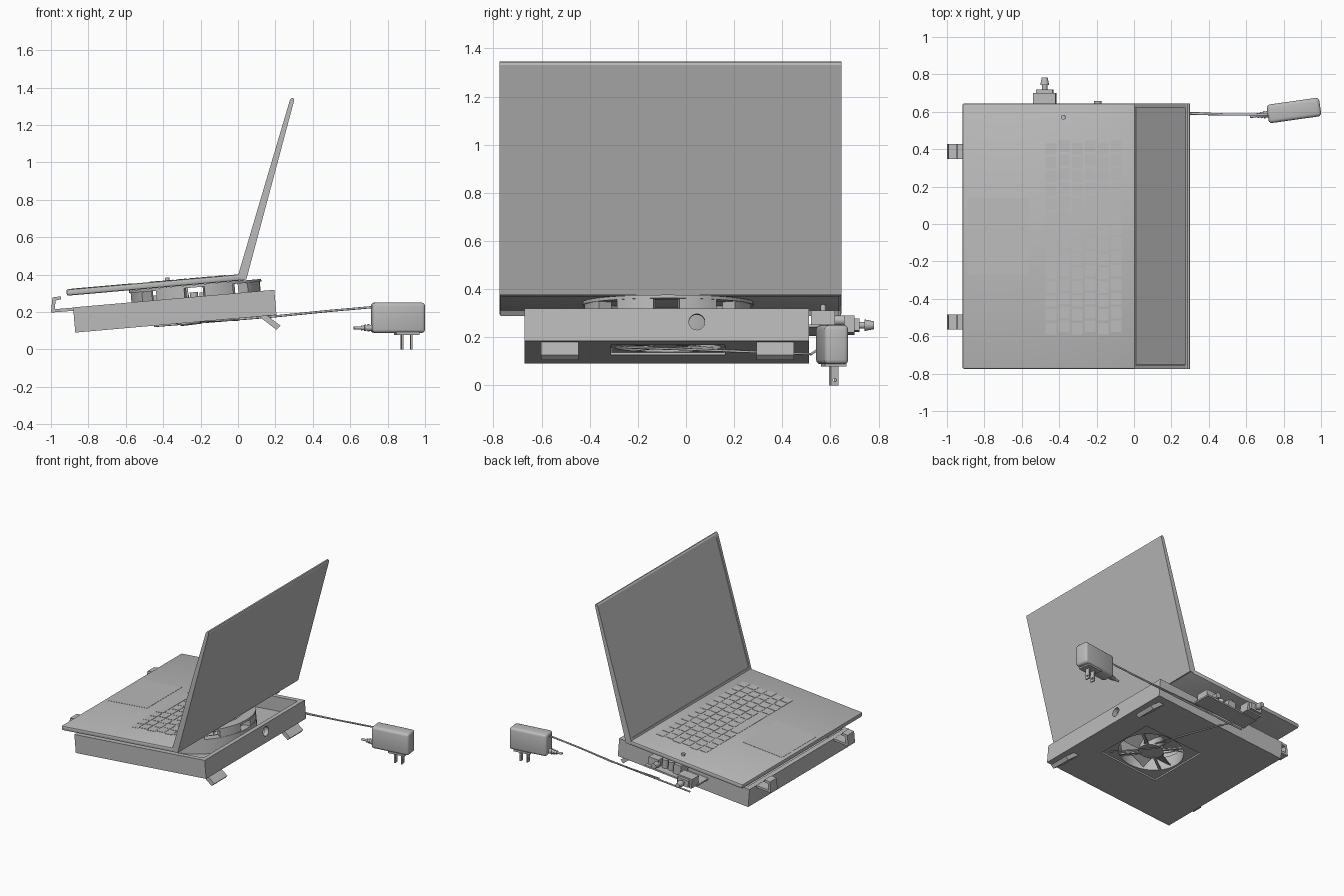
import bpy, bmesh
from math import radians, pi, cos, sin
from mathutils import Matrix, Vector

cube = bpy.data.objects.get("Cube")
if cube:
    bpy.data.objects.remove(cube)

grey = bpy.data.materials.new("plain grey")
grey.use_nodes = True
grey.diffuse_color = (0.5, 0.5, 0.5, 1)
grey.node_tree.nodes["Principled BSDF"].inputs["Base Color"].default_value = (0.5, 0.5, 0.5, 1)

WORLD = Matrix()
# Sloped frame of the stand: x along its length, z away from its base
TILT = Matrix.Translation((-0.87, 0, 0.09)) @ Matrix.Rotation(radians(-5), 4, 'Y')


def finish(name, bm, frame, smooth=False):
    bmesh.ops.recalc_face_normals(bm, faces=bm.faces)
    mesh = bpy.data.meshes.new(name)
    bm.to_mesh(mesh)
    bm.free()
    ob = bpy.data.objects.new(name, mesh)
    bpy.context.collection.objects.link(ob)
    mesh.materials.append(grey)
    ob.matrix_world = frame
    if smooth:
        activate(ob)
        bpy.ops.object.shade_smooth_by_angle(angle=radians(35))
    return ob


def activate(ob):
    bpy.ops.object.select_all(action='DESELECT')
    ob.select_set(True)
    bpy.context.view_layer.objects.active = ob


def box(name, lo, hi, frame=TILT, bevel=0, segments=2):
    lo, hi = Vector(lo), Vector(hi)
    bm = bmesh.new()
    size = Matrix.Diagonal((*(hi - lo), 1))
    bmesh.ops.create_cube(bm, size=1, matrix=Matrix.Translation((lo + hi) / 2) @ size)
    if bevel:
        bmesh.ops.bevel(bm, geom=bm.edges[:], offset=bevel, segments=segments,
                        affect='EDGES', profile=0.5)
    return finish(name, bm, frame, bevel > 0)


def rod(name, start, end, r1, r2=None, frame=TILT, sides=24):
    start, end = Vector(start), Vector(end)
    turn = (end - start).to_track_quat('Z', 'Y').to_matrix().to_4x4()
    bm = bmesh.new()
    bmesh.ops.create_cone(bm, cap_ends=True, segments=sides, radius1=r1,
                          radius2=r1 if r2 is None else r2, depth=(end - start).length,
                          matrix=Matrix.Translation((start + end) / 2) @ turn)
    return finish(name, bm, frame, True)


def prism(name, outline, y0, y1, frame=WORLD, inset_side=None):
    """Side outline in x and z, drawn out along y."""
    bm = bmesh.new()
    face = bm.faces.new([bm.verts.new((x, y0, z)) for x, z in outline])
    new = bmesh.ops.extrude_face_region(bm, geom=[face])["geom"]
    bmesh.ops.translate(bm, vec=(0, y1 - y0, 0), verts=[v for v in new if isinstance(v, bmesh.types.BMVert)])
    bmesh.ops.recalc_face_normals(bm, faces=bm.faces)
    if inset_side:
        panel = max(bm.faces, key=lambda f: f.normal.dot(inset_side) * f.calc_area())
        bmesh.ops.inset_region(bm, faces=[panel], thickness=0.03)
        bmesh.ops.inset_region(bm, faces=[panel], thickness=0.002, depth=-0.005)
    return finish(name, bm, frame)


def ring(name, centre, inner, outer, z0, z1, start=0, sweep=2 * pi, steps=64):
    """Ring or ring sector around the fan axis."""
    bm = bmesh.new()
    c, s = cos(start), sin(start)
    face = bm.faces.new([bm.verts.new((centre.x + r * c, centre.y + r * s, z))
                         for r, z in ((inner, z0), (outer, z0), (outer, z1), (inner, z1))])
    whole = sweep > 6.28
    geom = bm.edges[:] if whole else [face] + bm.edges[:]
    bmesh.ops.spin(bm, geom=geom, cent=centre, axis=(0, 0, 1), angle=sweep, steps=steps)
    if whole:
        bm.faces.remove(face)
        bmesh.ops.remove_doubles(bm, verts=bm.verts, dist=0.0001)
    return finish(name, bm, TILT, True)


def cut(ob, cutter):
    mod = ob.modifiers.new("cut", 'BOOLEAN')
    mod.operation, mod.object, mod.solver = 'DIFFERENCE', cutter, 'EXACT'
    activate(ob)
    bpy.ops.object.modifier_apply(modifier=mod.name)
    bpy.data.objects.remove(cutter)


def wire(name, points, radius):
    data = bpy.data.curves.new(name, 'CURVE')
    data.dimensions, data.bevel_depth, data.bevel_resolution = '3D', radius, 2
    data.use_fill_caps = True
    spline = data.splines.new('POLY')
    spline.points.add(len(points) - 1)
    for p, co in zip(spline.points, points):
        p.co = (*co, 1)
    data.materials.append(grey)
    ob = bpy.data.objects.new(name, data)
    bpy.context.collection.objects.link(ob)


# Open tray with a square fan opening and a cable hole
FAN = Vector((0.66, -0.075, 0))
tray = box("tray", (0, -0.67, 0), (1.08, 0.51, 0.135))
cut(tray, box("tray_hollow", (0.035, -0.635, 0.03), (1.045, 0.475, 0.3)))
cut(tray, box("fan_opening", FAN + Vector((-0.237, -0.237, -0.1)), FAN + Vector((0.237, 0.237, 0.1))))
cut(tray, rod("cable_hole", (1, 0.045, 0.08), (1.2, 0.045, 0.08), 0.033))

# Fan
frame = box("fan_frame", FAN + Vector((-0.235, -0.235, 0.01)), FAN + Vector((0.235, 0.235, 0.11)))
cut(frame, rod("fan_bore", FAN - Vector((0, 0, 1)), FAN + Vector((0, 0, 1)), 0.222, sides=48))
rod("fan_hub", FAN + Vector((0, 0, 0.015)), FAN + Vector((0, 0, 0.1)), 0.085, sides=32)
for i in range(7):
    turn = Matrix.Rotation(i * 2 * pi / 7, 4, 'Z') @ Matrix.Rotation(radians(35), 4, 'X')
    place = TILT @ Matrix.Translation(FAN + Vector((0, 0, 0.06))) @ turn
    box("fan_blade", (0.07, -0.06, -0.003), (0.21, 0.06, 0.003), place)
for i in range(4):
    place = TILT @ Matrix.Translation(FAN) @ Matrix.Rotation(i * pi / 2 + 0.6, 4, 'Z')
    box("fan_strut", (0.07, -0.008, 0.012), (0.226, 0.008, 0.022), place)

# Vented ring that carries the computer
ring("ring_base", FAN, 0.29, 0.353, 0.03, 0.135)
ring("ring_rim", FAN, 0.28, 0.355, 0.185, 0.199)
for i in range(8):
    ring("ring_block", FAN, 0.285, 0.35, 0.13, 0.19, i * pi / 4 + radians(8), radians(27), 8)

# Front clips and rear feet
for y in (-0.525, 0.388):
    prism("front_clip", [(-0.86, 0.225), (-0.98, 0.215), (-0.975, 0.262), (-0.945, 0.268),
                         (-0.947, 0.284), (-0.992, 0.278), (-1, 0.197), (-0.86, 0.208)],
          y - 0.04, y + 0.04)
for y in (-0.525, 0.37):
    prism("rear_foot", [(0.11, 0.178), (0.205, 0.105), (0.227, 0.127), (0.155, 0.182)], y - 0.078, y + 0.078)

# Computer base with keyboard and touch pad
box("computer_base", (-0.028, -0.775, 0.2), (0.93, 0.645, 0.234), bevel=0.01)
TOP = 0.234
box("touch_pad", (0.0, -0.27, TOP - 0.004), (0.33, 0.14, TOP + 0.0015))
row_depth, key_pitch = 0.07, 0.074
for row in range(6):
    x = 0.42 + row * row_depth
    shift = 0.012 * (row % 2)
    for col in range(14):
        if row == 0 and 4 <= col <= 8:
            continue
        y = -0.59 + col * key_pitch + shift
        box("key", (x, y, TOP - 0.004), (x + 0.058, y + 0.062, TOP + 0.002))
    if row == 0:
        y = -0.59 + 4 * key_pitch
        box("space_bar", (x, y, TOP - 0.004), (x + 0.058, y + 5 * key_pitch - 0.012, TOP + 0.002))

# Lid with recessed screen
prism("lid", [(0, 0.395), (0.015, 0.375), (0.045, 0.375), (0.3, 1.33), (0.297, 1.343), (0.287, 1.345),
              (0.278, 1.335)], -0.775, 0.645, inset_side=Vector((-1, 0, 0.2)))

# Speed control board on the side of the tray
box("control_board", (0.34, 0.505, 0.085), (0.77, 0.645, 0.097))
box("dial_housing", (0.345, 0.62, 0.09), (0.465, 0.7, 0.16))
box("dial_plate", (0.36, 0.7, 0.1), (0.45, 0.72, 0.15))
rod("dial_shaft", (0.405, 0.7, 0.125), (0.405, 0.745, 0.125), 0.014)
rod("dial_knob", (0.405, 0.742, 0.125), (0.405, 0.782, 0.125), 0.024, 0.016)
box("terminal_block", (0.68, 0.52, 0.097), (0.76, 0.62, 0.155))
box("heat_sink", (0.5, 0.52, 0.097), (0.56, 0.61, 0.17))
for x in (0.6, 0.65):
    rod("capacitor", (x, 0.575, 0.097), (x, 0.575, 0.16), 0.022)
rod("power_socket", (0.69, 0.6, 0.12), (0.69, 0.658, 0.12), 0.02)
rod("indicator", (0.515, 0.57, 0.097), (0.515, 0.57, 0.25), 0.012)

# Cables
wire("power_cable", [(-0.45, 0.595, 0.125), (0.2, 0.592, 0.177), (0.5, 0.585, 0.207), (0.74, 0.585, 0.228)], 0.006)
wire("second_cable", [(-0.2, 0.6, 0.16), (0.2, 0.6, 0.178), (0.5, 0.587, 0.207)], 0.004)
wire("fan_cable", [(0.0, -0.25, 0.158), (-0.2, 0.0, 0.15), (-0.2, 0.2, 0.142), (-0.3, 0.52, 0.13),
                   (-0.4, 0.58, 0.17)], 0.005)

# Wall plug adapter
PLUG = Matrix.Translation((0.855, 0.607, 0)) @ Matrix.Rotation(radians(8), 4, 'Z')
box("adapter_body", (-0.142, -0.05, 0.088), (0.142, 0.05, 0.25), PLUG, 0.018, 3)
box("adapter_plate", (-0.015, -0.045, 0.078), (0.11, 0.045, 0.092), PLUG)
for x in (0.022, 0.072):
    prong = box("prong", (x - 0.005, -0.016, 0), (x + 0.005, 0.016, 0.085), PLUG)
    cut(prong, rod("prong_hole", (x - 0.1, 0, 0.022), (x + 0.1, 0, 0.022), 0.007, frame=PLUG, sides=12))
rod("strain_relief", (-0.135, 0, 0.115), (-0.2, 0, 0.115), 0.018, 0.01, PLUG)
rod("cord_end", (-0.2, 0, 0.115), (-0.238, 0, 0.115), 0.008, frame=PLUG)
for i in range(3):
    x = -0.155 - i * 0.018
    rod("relief_rib", (x, 0, 0.115), (x - 0.008, 0, 0.115), 0.02 - i * 0.003, frame=PLUG)
